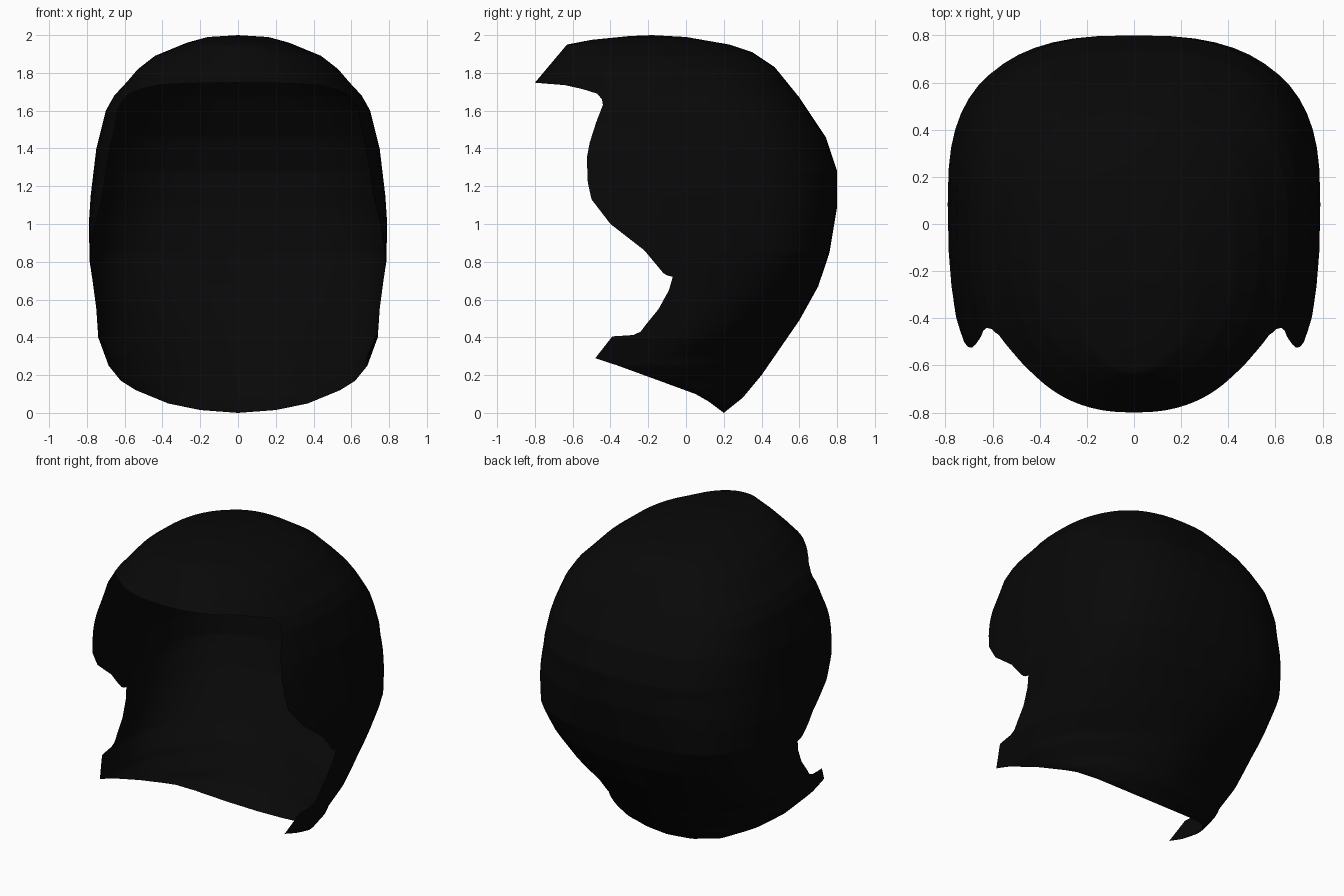
import bpy, bmesh, math

if "Cube" in bpy.data.objects:
    bpy.data.objects.remove(bpy.data.objects["Cube"])

# Profiles read along height: (z, value)
WIDTH = [(0, 0), (.015, .2), (.05, .37), (.12, .54), (.17, .62), (.25, .685), (.4, .74), (.55, .75),
         (.7, .77), (.8, .785), (1, .79), (1.15, .78), (1.4, .75), (1.6, .70), (1.68, .655),
         (1.75, .59), (1.82, .53), (1.89, .44), (1.96, .27), (1.99, .16), (2, 0)]
BACK = [(0, .2), (.08, .3), (.2, .4), (.49, .6), (.67, .7), (.85, .76), (1.09, .8), (1.28, .8),
        (1.46, .74), (1.67, .6), (1.83, .47), (1.91, .35), (1.95, .23), (1.99, 0), (2, -.18)]
FRONT = [(0, -1.1), (1.3, -1.1), (1.64, -.87), (1.742, -.805), (1.95, -.63), (1.975, -.5),
         (1.995, -.3), (2, -.18)]
MIDDLE = [(0, .2), (.05, .13), (.1, .05), (.17, -.13), (.29, -.15), (.6, .05), (1.2, .1),
          (1.5, .05), (1.75, -.05), (2, -.18)]
# Squareness of the section behind and in front of its widest point
BACK_POWER = [(0, 1.7), (.3, 1.75), (.6, 2.3), (.85, 2.95), (1, 2.8), (1.2, 2.55), (1.75, 2.6),
              (1.9, 2.3), (2, 2)]
FRONT_POWER = [(0, 2.5), (1.2, 2.45), (1.6, 2.4), (1.75, 2.3), (2, 2)]
# Edge of the face opening and the neckline
RIM = [(0, .2), (.06, .12), (.1, .05), (.155, -.1), (.25, -.36), (.29, -.48), (.405, -.39),
       (.412, -.28), (.43, -.24), (.47, -.21), (.55, -.145), (.65, -.09), (.72, -.07),
       (.728, -.1), (.74, -.12), (.86, -.22), (1, -.4), (1.13, -.5), (1.22, -.52),
       (1.35, -.525), (1.43, -.51), (1.54, -.475), (1.63, -.44), (1.66, -.445), (1.69, -.47),
       (1.715, -.55), (1.735, -.64), (1.748, -.8), (1.76, -2), (2, -2)]


def at(keys, z):
    for (z0, a), (z1, b) in zip(keys, keys[1:]):
        if z <= z1:
            return a + (b - a) * (z - z0) / (z1 - z0)
    return keys[-1][1]


COLS = 28


def section(z):
    """Rounded horizontal section, from the left rim round the back to the right rim."""
    w, yb, yf, yc, nb, nf, rim = (at(k, z) for k in (WIDTH, BACK, FRONT, MIDDLE, BACK_POWER,
                                                     FRONT_POWER, RIM))
    if rim >= yc:
        r = min(1, (rim - yc) / max(yb - yc, 1e-4))
        end = math.acos(r ** (nb / 2))
    else:
        r = min(1, (yc - rim) / max(yc - yf, 1e-4))
        end = math.pi / 2 + math.asin(r ** (nf / 2))
    pts = []
    for j in range(-COLS, COLS + 1):
        t = min(abs(j) * math.pi / COLS, end)
        s, c = max(0, math.sin(t)), math.cos(t)
        n, reach = (nb, yb - yc) if c > 0 else (nf, yf - yc)
        x = math.copysign(w * s ** (2 / n), j)
        pts.append((x, yc + reach * abs(c) ** (2 / n), z))
    return pts


# Rows at every profile break, with finer steps between
keys = sorted({z for k in (WIDTH, BACK, FRONT, RIM) for z, _ in k})
rows = [2.0]
for a, b in zip(keys, keys[1:]):
    steps = max(2, math.ceil((b - a) / .015))
    if 1.66 <= a < 1.748:
        steps = 7
    rows += [a + (b - a) * i / steps for i in range(steps)]
rows.sort()

# Shell
bm = bmesh.new()
grid = [[bm.verts.new(p) for p in section(z)] for z in rows]
for lo, hi in zip(grid, grid[1:]):
    for j in range(2 * COLS):
        bm.faces.new((lo[j + 1], lo[j], hi[j], hi[j + 1]))
bmesh.ops.remove_doubles(bm, verts=bm.verts, dist=.0003)
bmesh.ops.dissolve_degenerate(bm, dist=.0002, edges=bm.edges)
bmesh.ops.recalc_face_normals(bm, faces=bm.faces)
bm.faces.ensure_lookup_table()
rear = max(bm.faces, key=lambda f: f.calc_center_median().y)
if rear.normal.y < 0:
    bmesh.ops.reverse_faces(bm, faces=bm.faces)
mesh = bpy.data.meshes.new("hair_shell")
bm.to_mesh(mesh)
bm.free()
shell = bpy.data.objects.new("hair_shell", mesh)
bpy.context.collection.objects.link(shell)

# Colour and smooth shading
black = bpy.data.materials.new("near_black")
black.diffuse_color = (.0025, .0025, .0025, 1)
black.use_nodes = True
black.node_tree.nodes["Principled BSDF"].inputs["Base Color"].default_value = black.diffuse_color
mesh.materials.append(black)
mesh.polygons.foreach_set("use_smooth", [True] * len(mesh.polygons))
